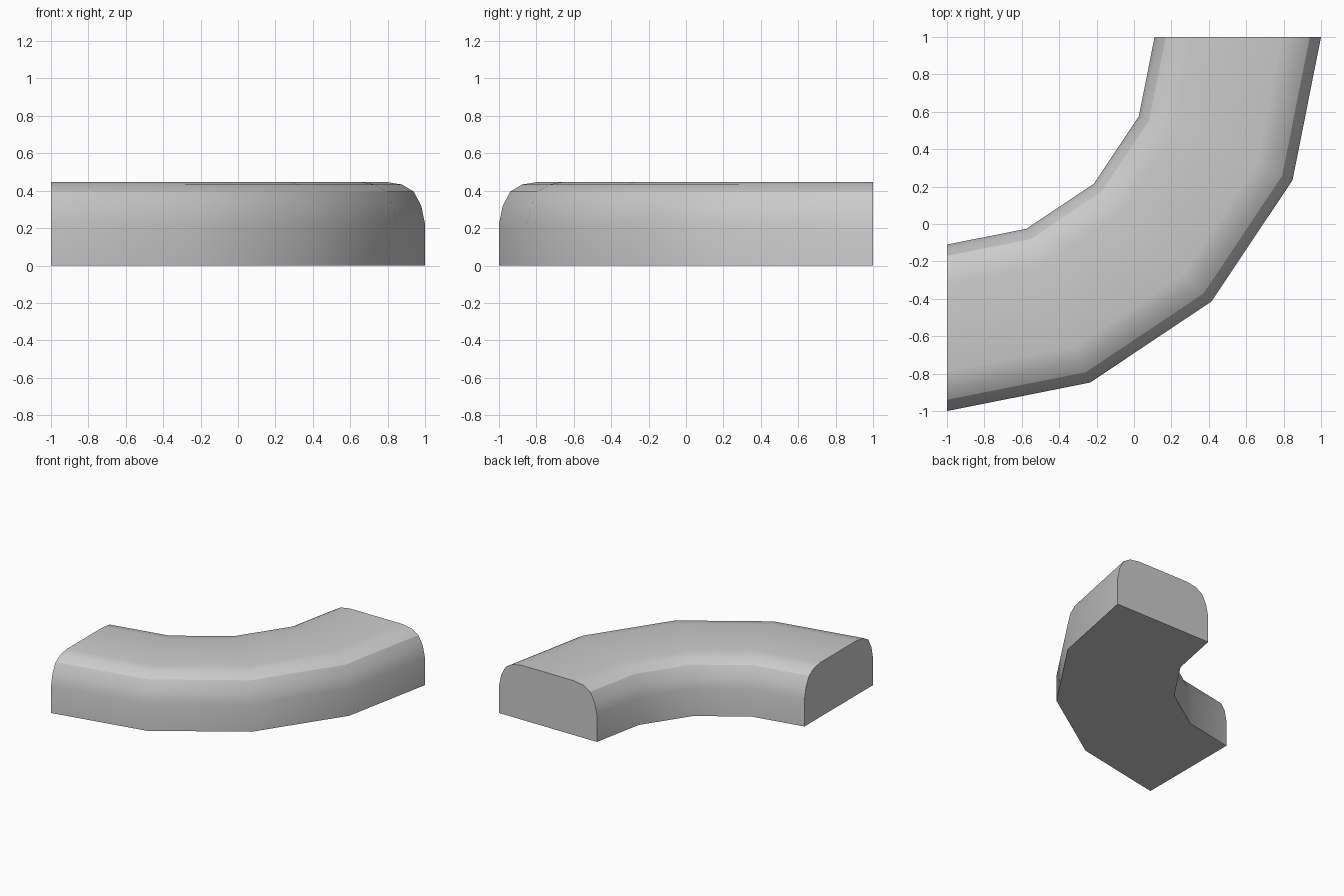
import bpy, bmesh
from math import sin, cos, radians

if "Cube" in bpy.data.objects:
    bpy.data.objects.remove(bpy.data.objects["Cube"])

# Half cross-section: (distance in from the side wall, height)
HALF = [(0, 0), (0, 0.222), (0.02, 0.318), (0.06, 0.395), (0.123, 0.433), (0.21, 0.447)]
R_IN, R_OUT = 1.11, 2.0
CENTRE = (-1.0, 1.0)
STEPS = 4

# Mirrored cross-section: outer wall, over the top, down the inner wall
profile = [(R_OUT - d, z) for d, z in HALF] + [(R_IN + d, z) for d, z in reversed(HALF)]

bm = bmesh.new()
rings = []
for i in range(STEPS + 1):
    a = radians(90 * i / STEPS)
    rings.append([bm.verts.new((CENTRE[0] + r * sin(a), CENTRE[1] - r * cos(a), z))
                  for r, z in profile])

# Swept skin, including the flat underside
n = len(profile)
for a, b in zip(rings, rings[1:]):
    for j in range(n):
        k = (j + 1) % n
        bm.faces.new((a[j], b[j], b[k], a[k]))

# End caps
bm.faces.new(rings[0])
bm.faces.new(rings[-1][::-1])
bmesh.ops.recalc_face_normals(bm, faces=bm.faces)

mesh = bpy.data.meshes.new("curved_seat_pad")
bm.to_mesh(mesh)
bm.free()
pad = bpy.data.objects.new("curved_seat_pad", mesh)
bpy.context.collection.objects.link(pad)
bpy.context.view_layer.objects.active = pad
pad.select_set(True)
bpy.ops.object.shade_smooth_by_angle(angle=radians(30))
